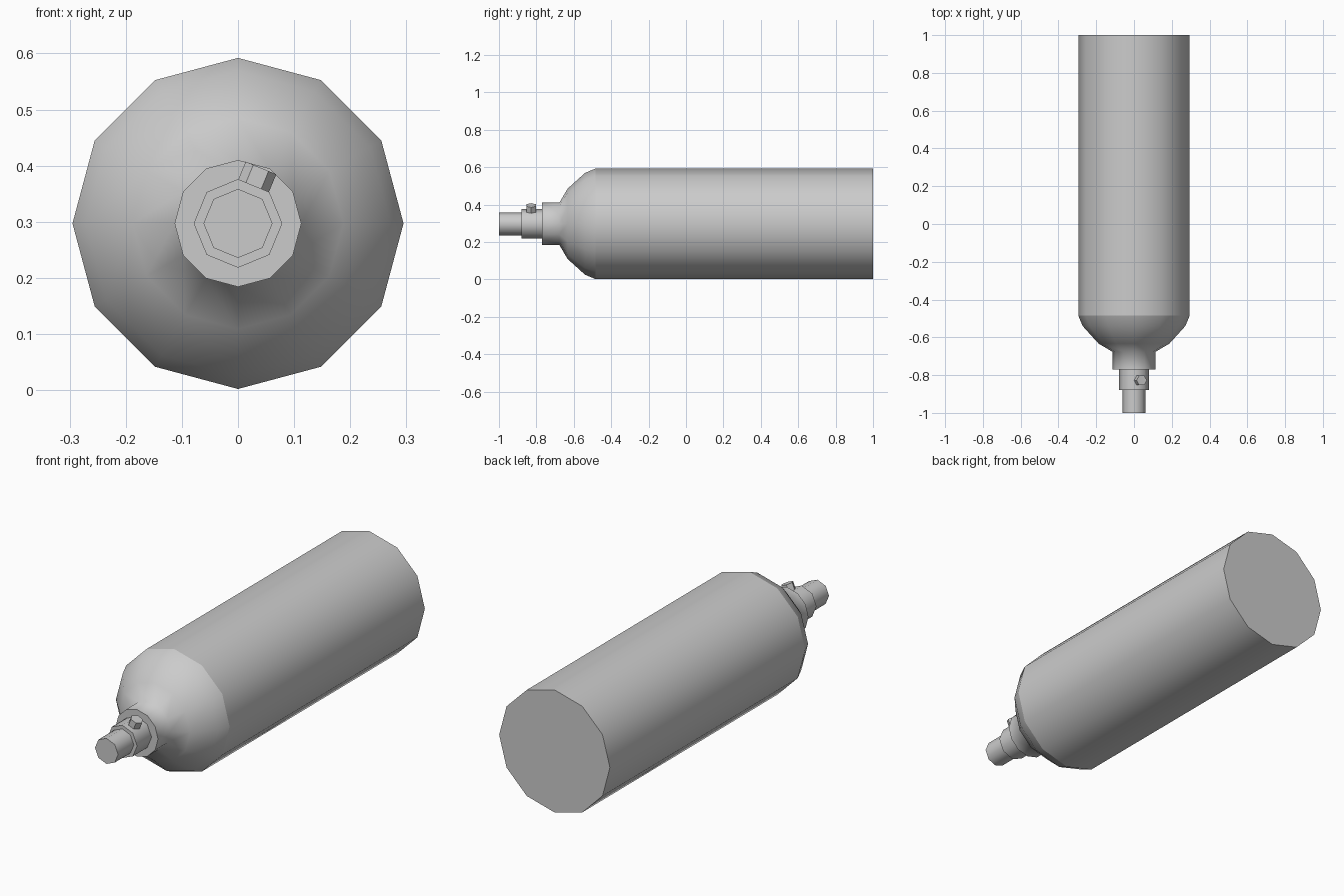
import bpy, bmesh
from math import sin, cos, pi, radians
from mathutils import Vector

if "Cube" in bpy.data.objects:
    bpy.data.objects.remove(bpy.data.objects["Cube"])

CZ = 0.297  # height of the long axis


def lathe(name, profile, sides, cap_front=False, cap_back=False, smooth=62):
    """Rings of (y, radius) around the long axis, running front to back."""
    bm = bmesh.new()
    rings = []
    for y, r in profile:
        rings.append([bm.verts.new((r * cos(2 * pi * i / sides), y,
                                    CZ + r * sin(2 * pi * i / sides)))
                      for i in range(sides)])
    for a, b in zip(rings, rings[1:]):
        for i in range(sides):
            j = (i + 1) % sides
            bm.faces.new((a[i], a[j], b[j], b[i]))
    if cap_front:
        bm.faces.new(rings[0])
    if cap_back:
        bm.faces.new(rings[-1])
    bmesh.ops.recalc_face_normals(bm, faces=bm.faces)
    # open shells: make sure side faces point away from the axis
    f = next(f for f in bm.faces if abs(f.normal.y) < 0.9)
    c = f.calc_center_median() - Vector((0, 0, CZ))
    if f.normal.dot(Vector((c.x, 0, c.z))) < 0:
        bmesh.ops.reverse_faces(bm, faces=bm.faces)
    me = bpy.data.meshes.new(name)
    bm.to_mesh(me)
    bm.free()
    ob = bpy.data.objects.new(name, me)
    bpy.context.collection.objects.link(ob)
    bpy.ops.object.select_all(action='DESELECT')
    ob.select_set(True)
    bpy.context.view_layer.objects.active = ob
    bpy.ops.object.shade_smooth_by_angle(angle=radians(smooth))
    return ob


# Main cylinder
lathe("tank_body", [(-0.485, 0.295), (1.0, 0.295)], 12, cap_back=True)

# Rounded shoulder running into the collar
lathe("shoulder", [(-0.77, 0.113), (-0.677, 0.113), (-0.633, 0.188),
                   (-0.54, 0.272), (-0.485, 0.295)], 12, cap_front=True)

# Valve neck and outlet
lathe("valve_neck", [(-0.88, 0.079), (-0.77, 0.079)], 8, cap_front=True)
lathe("outlet", [(-1.0, 0.0615), (-0.88, 0.0615)], 8, cap_front=True)

# Hexagonal bolt standing on one facet of the neck
tilt = radians(22.5)
dist, height = 0.0875, 0.039
bpy.ops.mesh.primitive_cylinder_add(
    vertices=6, radius=0.0295, depth=height,
    location=(dist * sin(tilt), -0.828, CZ + dist * cos(tilt)),
    rotation=(0, tilt, 0))
bolt = bpy.context.object
bolt.name = "hex_bolt"
# corners point along the tangent of the neck
for v in bolt.data.vertices:
    v.co.x, v.co.y = v.co.y, -v.co.x
